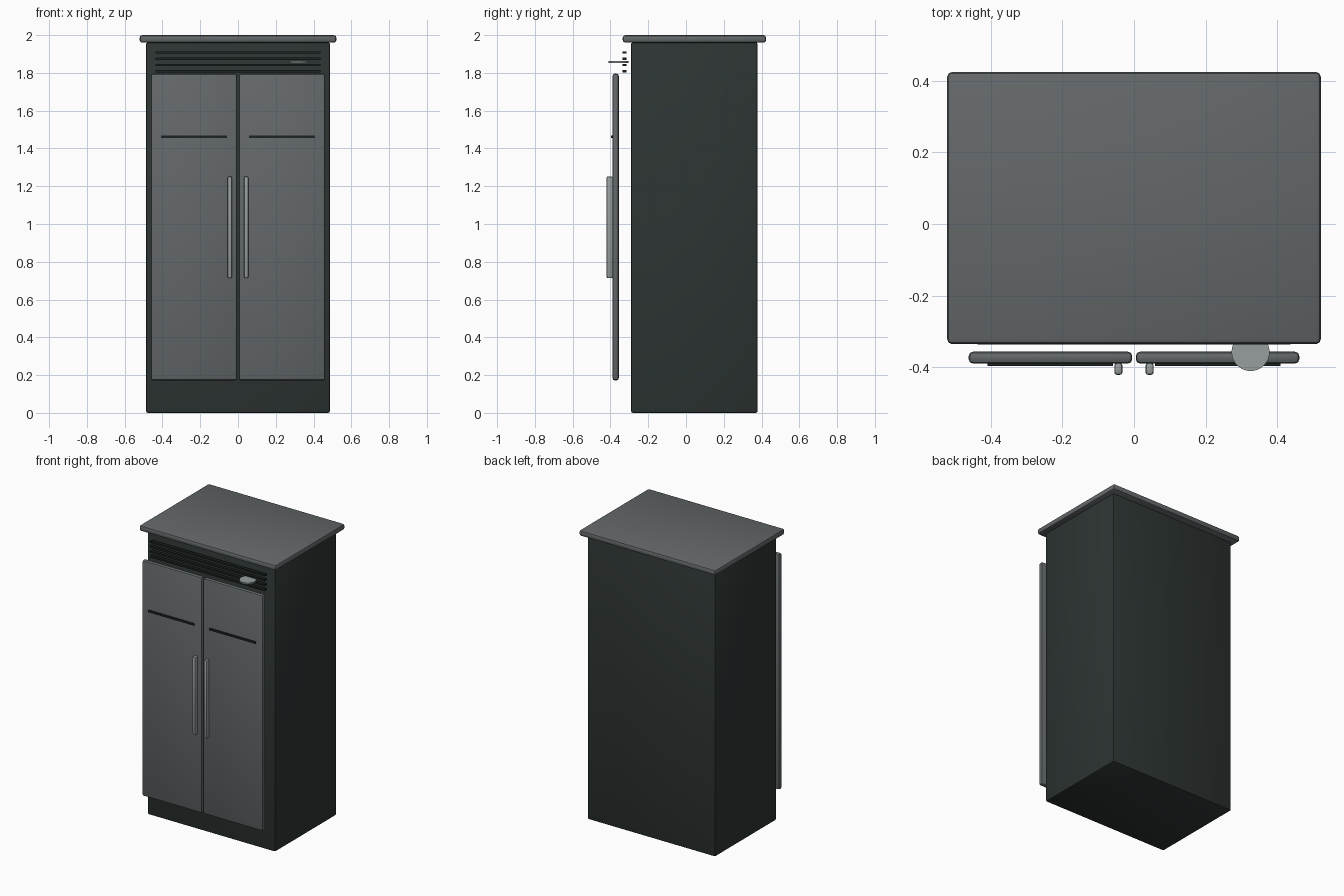
import bpy, math

if "Cube" in bpy.data.objects:
    bpy.data.objects.remove(bpy.data.objects["Cube"])


def material(name, rgb):
    m = bpy.data.materials.new(name)
    m.diffuse_color = (*rgb, 1)
    m.use_nodes = True
    m.node_tree.nodes["Principled BSDF"].inputs["Base Color"].default_value = m.diffuse_color
    return m


DARK = material("dark_green_grey", (0.026, 0.035, 0.033))
STEEL = material("brushed_grey", (0.126, 0.138, 0.144))
BLACK = material("near_black", (0.012, 0.016, 0.016))
LIGHT = material("light_grey", (0.31, 0.34, 0.345))


def finish(ob, name, mat, bevel, segments):
    ob.name = name
    ob.data.materials.append(mat)
    if bevel:
        mod = ob.modifiers.new("Bevel", "BEVEL")
        mod.width = bevel
        mod.segments = segments
        mod.limit_method = "ANGLE"
        bpy.ops.object.modifier_apply(modifier="Bevel")
        bpy.ops.object.shade_smooth_by_angle(angle=math.radians(30))
    return ob


def box(name, x, y, z, mat, bevel=0.0, segments=2):
    """Box given by (min, max) ranges on each axis."""
    c = [(r[0] + r[1]) / 2 for r in (x, y, z)]
    bpy.ops.mesh.primitive_cube_add(size=1, location=c)
    ob = bpy.context.object
    ob.scale = [r[1] - r[0] for r in (x, y, z)]
    bpy.ops.object.transform_apply(location=False, rotation=False, scale=True)
    return finish(ob, name, mat, bevel, segments)


# cabinet and overhanging top
box("cabinet", (-0.487, 0.487), (-0.291, 0.379), (0, 1.962), DARK, 0.01)
box("top_panel", (-0.521, 0.521), (-0.335, 0.424), (1.96, 2.0), STEEL, 0.014)

# doors, dark trim lines and handles, mirrored left and right
for side, s in (("left", -1), ("right", 1)):
    def span(a, b):
        return tuple(sorted((s * a, s * b)))
    box(side + "_door", span(0.005, 0.461), (-0.389, -0.356), (0.172, 1.796), STEEL, 0.012)
    box(side + "_door_trim", span(0.058, 0.408), (-0.396, -0.387), (1.454, 1.468), BLACK)
    box(side + "_handle", span(0.032, 0.055), (-0.421, -0.387), (0.713, 1.252), LIGHT, 0.008)

# vent slats above the doors
for i in range(4):
    z = 1.808 + i * 0.0335
    box(f"vent_slat_{i + 1}", (-0.437, 0.437), (-0.336, -0.314), (z - 0.006, z + 0.006), BLACK)

# flat round badge plate in front of the vent
bpy.ops.mesh.primitive_cylinder_add(vertices=32, radius=0.053, depth=0.01,
                                    location=(0.325, -0.357, 1.857))
finish(bpy.context.object, "round_plate", LIGHT, 0, 0)
bpy.ops.object.shade_smooth_by_angle(angle=math.radians(30))
